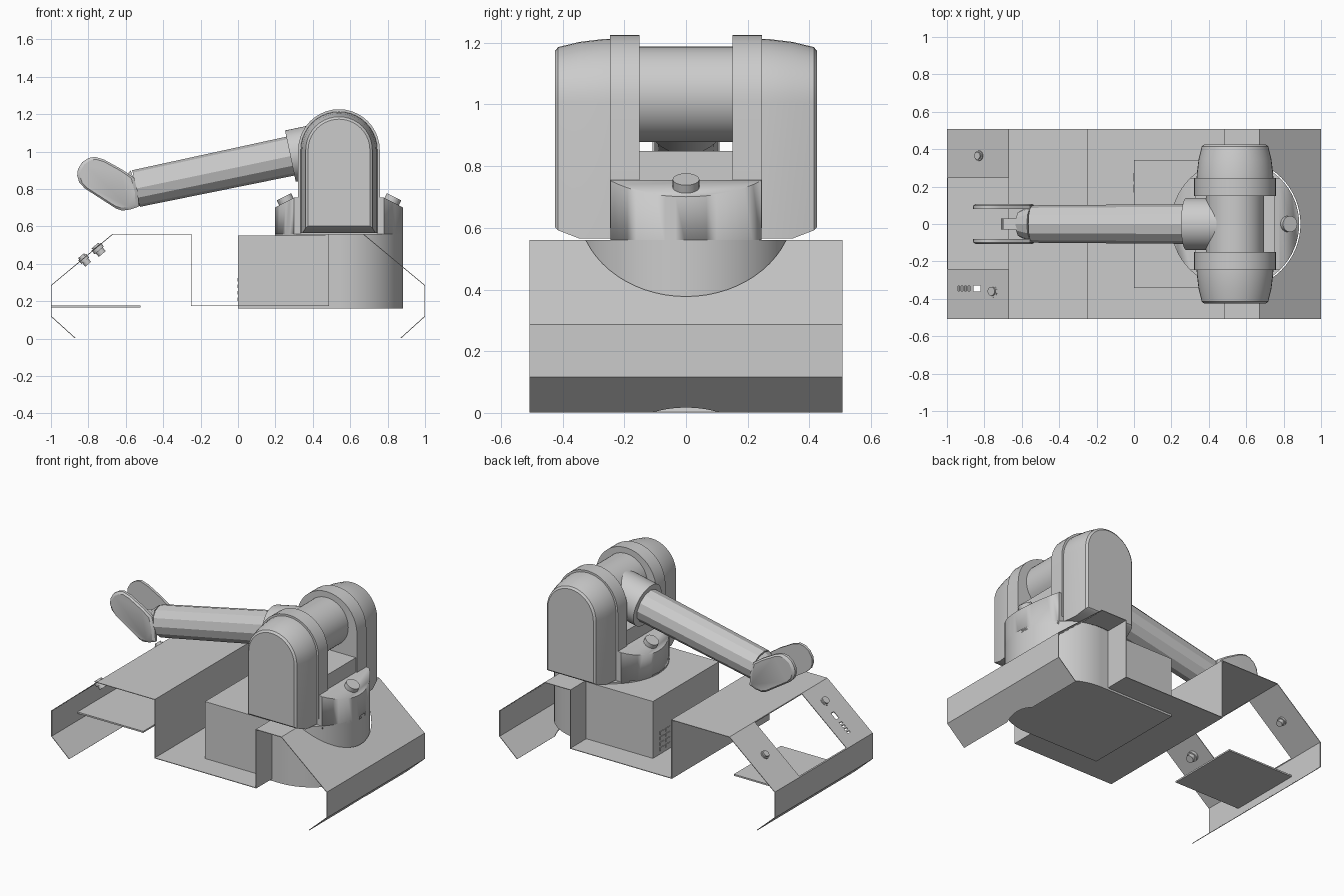
import bpy, bmesh, math
from mathutils import Vector, Matrix

if "Cube" in bpy.data.objects:
    bpy.data.objects.remove(bpy.data.objects["Cube"])

CX = 0.54                      # axis of the turret and shoulder


def finish(name, bm, angle=30):
    bmesh.ops.recalc_face_normals(bm, faces=bm.faces)
    me = bpy.data.meshes.new(name)
    bm.to_mesh(me)
    bm.free()
    ob = bpy.data.objects.new(name, me)
    bpy.context.collection.objects.link(ob)
    bpy.ops.object.select_all(action='DESELECT')
    bpy.context.view_layer.objects.active = ob
    ob.select_set(True)
    if angle:
        bpy.ops.object.shade_smooth_by_angle(angle=math.radians(angle))
    return ob


def box(name, x, y, z):
    bm = bmesh.new()
    bmesh.ops.create_cube(bm, size=1)
    for v in bm.verts:
        v.co = [(a + b) / 2 + c * (b - a) for (a, b), c in zip((x, y, z), v.co)]
    return finish(name, bm, 0)


def cyl(name, p0, p1, r0, r1=None, n=48, angle=30):
    p0, p1 = Vector(p0), Vector(p1)
    d = p1 - p0
    bm = bmesh.new()
    rot = d.to_track_quat('Z', 'Y').to_matrix().to_4x4()
    bmesh.ops.create_cone(bm, cap_ends=True, segments=n, radius1=r0,
                          radius2=r0 if r1 is None else r1, depth=d.length,
                          matrix=Matrix.Translation((p0 + p1) / 2) @ rot)
    return finish(name, bm, angle)


def loft(name, sections):
    """Join matching x-z outlines placed at successive y positions."""
    bm = bmesh.new()
    rings = [[bm.verts.new((x, y, z)) for x, z in pts] for y, pts in sections]
    n = len(rings[0])
    for a, b in zip(rings, rings[1:]):
        for i in range(n):
            j = (i + 1) % n
            bm.faces.new((a[i], a[j], b[j], b[i]))
    bm.faces.new(rings[0])
    bm.faces.new(rings[-1])
    return finish(name, bm)


def arch(r, bottom, zc=1.008, n=20):
    top = [(CX + r * math.cos(math.pi * i / n), zc + r * math.sin(math.pi * i / n))
           for i in range(n + 1)]
    return top + [(CX - r, bottom), (CX + r, bottom)]


def cut(ob, tool, op='DIFFERENCE'):
    m = ob.modifiers.new('cut', 'BOOLEAN')
    m.operation, m.object, m.solver = op, tool, 'EXACT'
    bpy.context.view_layer.objects.active = ob
    bpy.ops.object.modifier_apply(modifier=m.name)
    bpy.data.objects.remove(tool)


# Folded sheet metal frame
prof = [(-.87, 0.002), (-.998, .118), (-.998, .285), (-.67, .558), (-.25, .558), (-.25, .175),
        (.485, .175), (.485, .558), (.67, .558), (.998, .285), (.998, .118), (.87, 0.002)]
bm = bmesh.new()
rows = [[bm.verts.new((x, y, z)) for x, z in prof] for y in (-.507, .507)]
for i in range(len(prof) - 1):
    bm.faces.new((rows[0][i], rows[0][i + 1], rows[1][i + 1], rows[1][i]))
frame = finish('sheet_frame', bm, 0)
sol = frame.modifiers.new('thickness', 'SOLIDIFY')
sol.thickness, sol.offset, sol.use_even_offset = .004, 0, True
bpy.ops.object.modifier_apply(modifier=sol.name)

# Frame openings: turret hole, front window, indicator slots
cut(frame, cyl('hole_cutter', (CX, 0, -.1), (CX, 0, .7), .35, n=64))
cut(frame, box('window_cutter', (-.994, -.672), (-.24, .247), (.25, .7)))
for i in range(4):
    x = -.937 + i * .018
    cut(frame, box('slot_cutter', (x - .005, x + .005), (-.358, -.332), (.25, .6)))
cut(frame, box('switch_cutter', (-.858, -.82), (-.36, -.33), (.25, .6)))

# Tray inside the window
box('tray', (-.998, -.52), (-.24, .247), (.166, .176))

# Knobs normal to the sloped panel
nrm = Vector((-.273, 0, .328)).normalized()
for name, c, r in (('knob_small', (-.82, .365, .42), .02),
                   ('knob_large', (-.745, -.36, .475), .024)):
    c = Vector(c)
    cyl(name + '_shaft', c - nrm * .03, c + nrm * .03, r, n=24)
    cyl(name + '_collar', c - nrm * .005, c + nrm * .02, r * 1.35, n=24)

# Base box with connector sockets
box('base_box', (0, CX), (-.343, .343), (.16, .55))
for y in (.19, .25):
    for i in range(4):
        z = .2 + i * .035
        box('connector', (-.004, .01), (y - .022, y + .022), (z, z + .02))

# Turret drum and slab-sided upper turret with sloped ends
cyl('turret_drum', (CX, 0, .16), (CX, 0, .56), .343, n=64)
slab = [(.15, .54), (.93, .54), (.93, .677), (.776, .755), (.304, .755), (.15, .677)]
upper = loft('turret_top', [(-.245, slab), (.245, slab)])
cut(upper, cyl('drum_cutter', (CX, 0, .5), (CX, 0, .9), .343, n=64), 'INTERSECT')

# Buttons on both sloped ends
for s in (-1, 1):
    c = Vector((CX + s * .285, 0, .738))
    d = Vector((s * .45, 0, .89))
    cyl('turret_button', c - d * .03, c + d * .022, .043, n=24)

# Saddle, yoke plates and side housings
box('saddle', (.33, .75), (-.15, .15), (.74, .85))
for s in (-1, 1):
    loft('yoke_plate', [(s * .15, arch(.218, .6)), (s * .247, arch(.218, .6))])
    loft('side_housing', [(s * .245, arch(.205, .565)), (s * .27, arch(.204, .565)),
                          (s * .345, arch(.195, .565)), (s * .415, arch(.178, .592)),
                          (s * .425, arch(.165, .602))])

# Shoulder tube, socket and arm
cyl('shoulder_tube', (CX, -.2, 1.033), (CX, .2, 1.033), .155)


def on_arm(x, dz=0):
    return (x, 0, 1.03 + (x - CX) * .21 + dz)


cyl('arm_socket', on_arm(.52), on_arm(.28), .14)
cyl('arm', on_arm(.4), on_arm(-.545), .107, .1, n=12, angle=20)
cyl('arm_tip', on_arm(-.54), on_arm(-.61, -.01), .1, .07, n=12, angle=20)

# Wrist fork plates and tongue
fork = [(-.86, .87), (-.856, .905), (-.834, .942), (-.8, .965), (-.765, .972), (-.716, .957),
        (-.62, .904), (-.556, .86), (-.535, .78), (-.53, .706), (-.575, .69), (-.62, .684),
        (-.652, .695), (-.818, .802), (-.848, .833)]
fx = sum(p[0] for p in fork) / len(fork)
fz = sum(p[1] for p in fork) / len(fork)
inset = [(fx + (x - fx) * .9, fz + (z - fz) * .9) for x, z in fork]
for s in (-1, 1):
    loft('wrist_fork', [(s * .08, fork), (s * .098, fork), (s * .108, inset)])
loft('wrist_tongue', [(y, [(-.71, .78), (-.7, .83), (-.58, .85), (-.56, .74), (-.62, .72)])
                      for y in (-.03, .03)])
